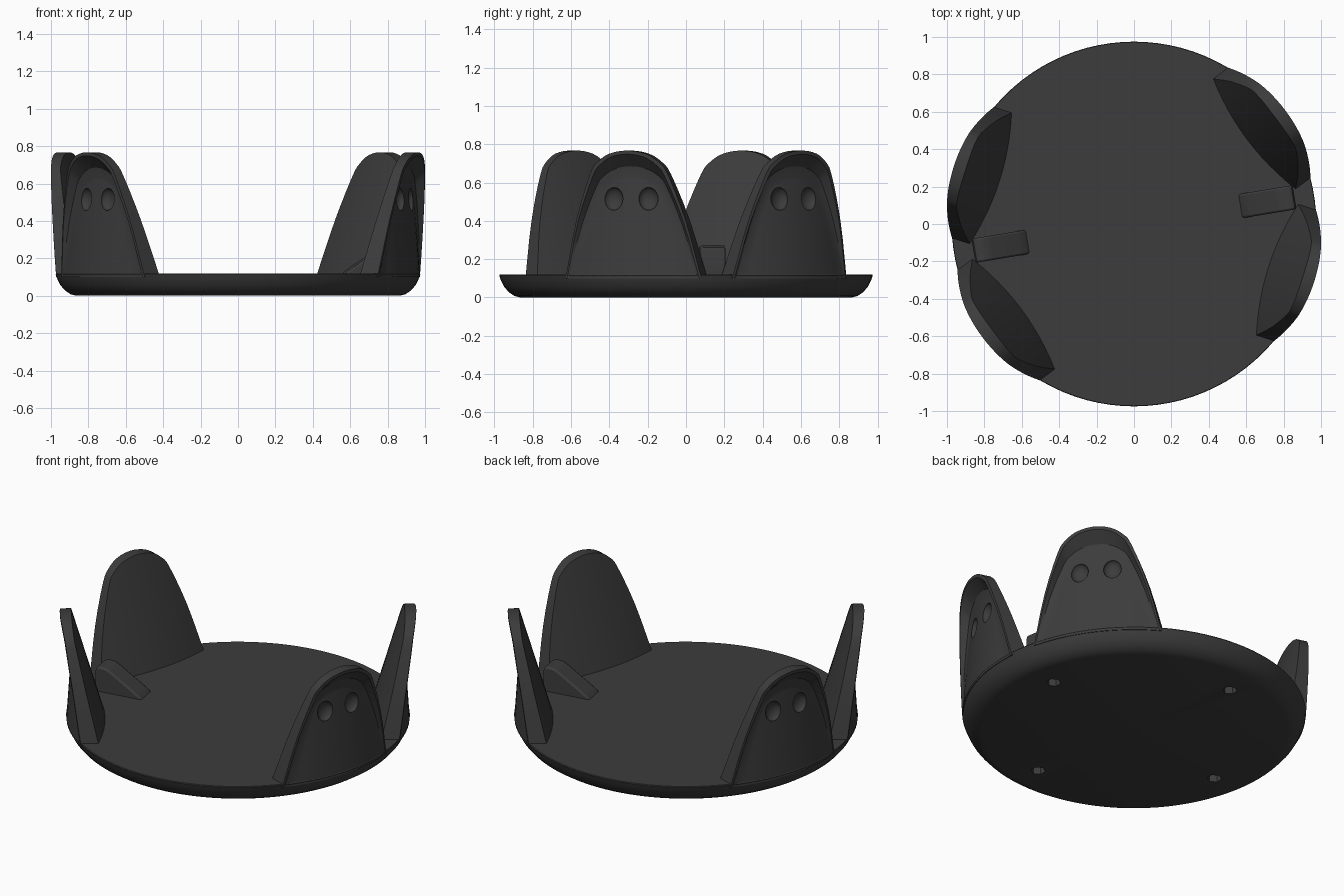
import bpy, bmesh, math
from mathutils import Matrix, Vector

if "Cube" in bpy.data.objects:
    bpy.data.objects.remove(bpy.data.objects["Cube"])

dark = bpy.data.materials.new("dark_plastic")
dark.diffuse_color = (0.045, 0.045, 0.045, 1)
dark.use_nodes = True
dark.node_tree.nodes["Principled BSDF"].inputs["Base Color"].default_value = dark.diffuse_color


def finish(bm, name, angle=30):
    bmesh.ops.remove_doubles(bm, verts=bm.verts, dist=0.0005)
    bmesh.ops.recalc_face_normals(bm, faces=bm.faces)
    me = bpy.data.meshes.new(name)
    bm.to_mesh(me)
    bm.free()
    ob = bpy.data.objects.new(name, me)
    bpy.context.collection.objects.link(ob)
    me.materials.append(dark)
    select(ob)
    bpy.ops.object.shade_smooth_by_angle(angle=math.radians(angle))
    return ob


def select(ob):
    bpy.ops.object.select_all(action='DESELECT')
    ob.select_set(True)
    bpy.context.view_layer.objects.active = ob


def cut(ob, bm):
    cutter = finish(bm, "cutter")
    cutter.hide_render = True
    mod = ob.modifiers.new("cut", 'BOOLEAN')
    mod.operation, mod.solver, mod.object = 'DIFFERENCE', 'EXACT', cutter
    select(ob)
    bpy.ops.object.modifier_apply(modifier="cut")
    bpy.data.objects.remove(cutter)
    bpy.ops.object.shade_smooth_by_angle(angle=math.radians(30))


# Round base plate: lathed profile with a rounded underside
bm = bmesh.new()
profile = [(0, 0), (0.865, 0), (0.895, 0.008), (0.925, 0.028), (0.95, 0.057),
           (0.966, 0.09), (0.975, 0.115), (0.972, 0.12), (0, 0.12)]
vs = [bm.verts.new((r, 0, z)) for r, z in profile]
es = [bm.edges.new(p) for p in zip(vs, vs[1:])]
bmesh.ops.spin(bm, geom=vs + es, cent=(0, 0, 0), axis=(0, 0, 1),
               angle=math.tau, steps=96)
base = finish(bm, "base_plate")

# Four hexagonal screw pockets underneath
bm = bmesh.new()
for k in range(4):
    a = math.radians(10 + 90 * k)
    bmesh.ops.create_cone(bm, cap_ends=True, segments=6, radius1=0.042,
                          radius2=0.042, depth=0.1,
                          matrix=Matrix.Translation((0.71 * math.cos(a), 0.71 * math.sin(a), 0)))
cut(base, bm)


# Clip surfaces: radial distance as a function of tangent offset t and height z
def inner(t, z):
    return 0.755 + 0.05 * (t / 0.37) ** 2 + 0.295 * (z - 0.12)


def outer(t, z):
    return math.sqrt((0.976 + 0.055 * (z - 0.12)) ** 2 - t * t)


def panel(t, z):
    return math.sqrt((0.972 - 0.065 * (z - 0.12)) ** 2 - t * t)


def arch(pts, n=3):
    """Smooth half arch (base to apex) by Catmull-Rom, then mirror it."""
    p = [Vector(q) for q in pts]
    p = [2 * p[0] - p[1]] + p + [Vector((-p[-2].x, p[-2].y))]
    half = []
    for a, b, c, d in zip(p, p[1:], p[2:], p[3:]):
        for k in range(n):
            s = k / n
            half.append(0.5 * (2 * b + (c - a) * s + (2 * a - 5 * b + 4 * c - d) * s * s
                               + (3 * b - a - 3 * c + d) * s ** 3))
    half.append(p[-2])
    return half + [Vector((-q.x, q.y)) for q in reversed(half[:-1])]


OUTLINE = arch([(0.372, 0.1), (0.3, 0.4), (0.215, 0.64), (0.17, 0.705), (0.1, 0.75), (0, 0.767)])
LIP = arch([(0.362, 0.1), (0.287, 0.4), (0.198, 0.63), (0.155, 0.69), (0.09, 0.733), (0, 0.748)])
ARCH = arch([(0.35, 0.1), (0.262, 0.36), (0.185, 0.53), (0.145, 0.578), (0.08, 0.61), (0, 0.622)])


def ring(pts, fn):
    return [Vector((fn(t, z), t, z)) for t, z in pts]


def fill(bm, pts, fn, cols=12):
    """Cover the area inside an arch with horizontal strips on surface fn."""
    rows = []
    for t, z in pts[:len(pts) // 2 + 1]:
        rows.append([bm.verts.new((fn(s, z), s, z))
                     for s in (t * (1 - 2 * k / cols) for k in range(cols + 1))])
    for a, b in zip(rows, rows[1:]):
        for k in range(cols):
            bm.faces.new((a[k], a[k + 1], b[k + 1], b[k]))


def clip(name, az):
    bm = bmesh.new()
    o, l, p = ring(OUTLINE, outer), ring(LIP, outer), ring(ARCH, panel)
    # hooded rim: inner edge, outer edge, lip, concave fillet, panel edge
    cove = [a.lerp(b, 0.5) - Vector((0.35 * (a.x - b.x), 0, 0)) if a.x > b.x else a.lerp(b, 0.5)
            for a, b in zip(l, p)]
    rings = [[bm.verts.new(v) for v in r] for r in (ring(OUTLINE, inner), o, l, cove, p)]
    for a, b in zip(rings, rings[1:]):
        for k in range(len(a) - 1):
            bm.faces.new((a[k], a[k + 1], b[k + 1], b[k]))
    fill(bm, OUTLINE, inner)
    fill(bm, ARCH, panel)
    bmesh.ops.remove_doubles(bm, verts=bm.verts, dist=0.0005)
    bmesh.ops.holes_fill(bm, edges=[e for e in bm.edges if e.is_boundary], sides=0)
    ob = finish(bm, name)
    # two oval dimples in the outer panel
    bm = bmesh.new()
    for t in (-0.095, 0.095):
        bmesh.ops.create_uvsphere(bm, u_segments=20, v_segments=12, radius=1,
                                  matrix=Matrix.Translation((panel(t, 0.52), t, 0.515))
                                  @ Matrix.Diagonal((0.035, 0.052, 0.06, 1)))
    cut(ob, bm)
    ob.rotation_euler.z = math.radians(az)


def ridge(name, az):
    # wedge stop sloping down towards the centre
    side = [(0.57, 0.11), (0.585, 0.13), (0.62, 0.155), (0.77, 0.253), (0.80, 0.268),
            (0.84, 0.272), (0.862, 0.262), (0.87, 0.24), (0.87, 0.11)]
    bm = bmesh.new()
    f = bm.faces.new([bm.verts.new((r, -0.065, z)) for r, z in side])
    ext = bmesh.ops.extrude_face_region(bm, geom=[f])["geom"]
    bmesh.ops.translate(bm, vec=(0, 0.13, 0),
                        verts=[v for v in ext if isinstance(v, bmesh.types.BMVert)])
    ob = finish(bm, name, 40)
    bev = ob.modifiers.new("soften", 'BEVEL')
    bev.width, bev.segments, bev.limit_method = 0.01, 2, 'ANGLE'
    bev.angle_limit = math.radians(50)
    ob.rotation_euler.z = math.radians(az)


# Everything on the rim repeats with a half turn
for side, turn in (("right", 0), ("left", 180)):
    clip(side + "_clip_a", 36.8 + turn)
    clip(side + "_clip_b", -17.7 + turn)
    ridge(side + "_ridge", 9.5 + turn)
